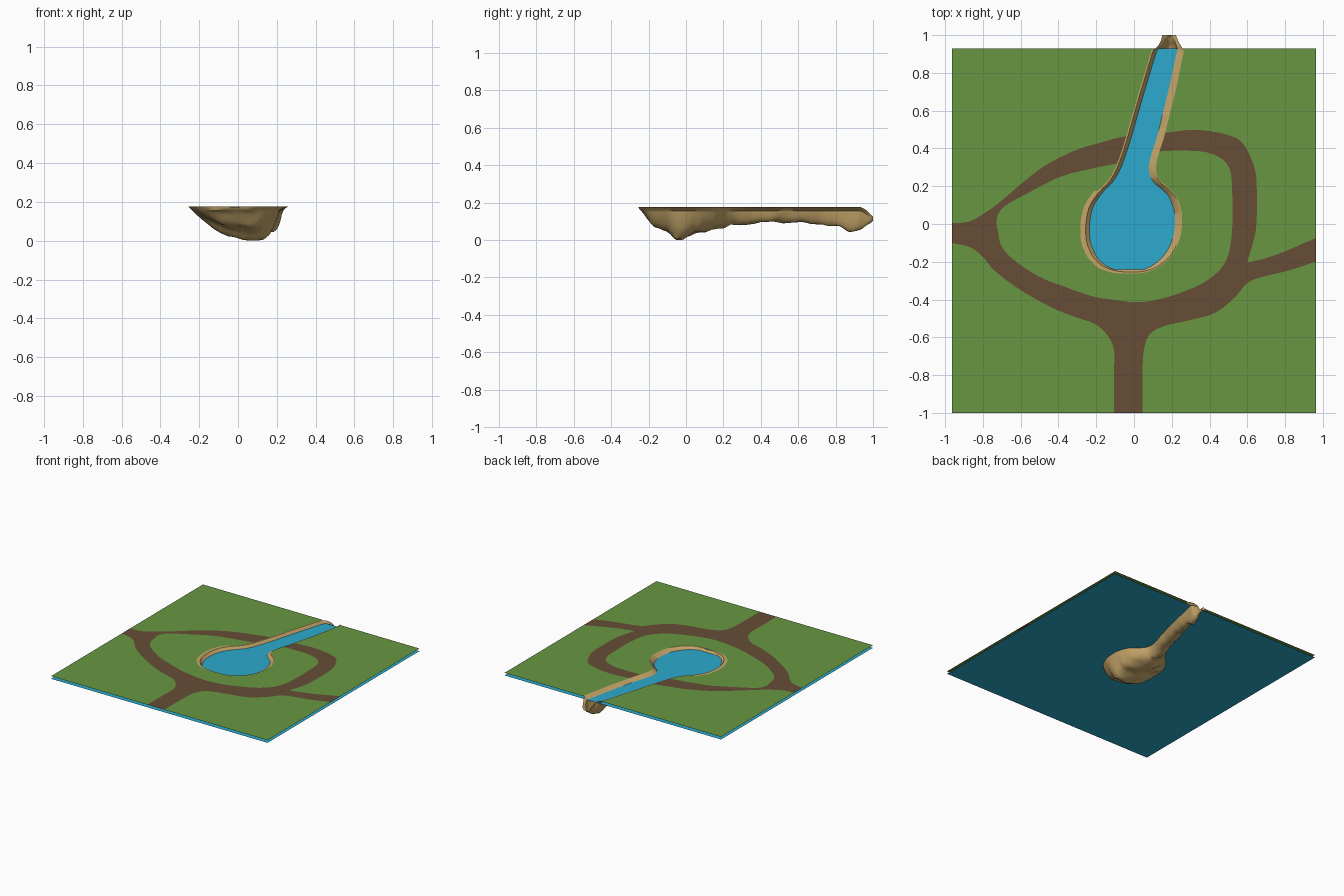
import bpy, math
from mathutils import Vector, noise
from mathutils.geometry import delaunay_2d_cdt

if "Cube" in bpy.data.objects:
    bpy.data.objects.remove(bpy.data.objects["Cube"])

GROUND_Z, WATER_Z = 0.177, 0.156
X0, X1, Y0, Y1 = -0.963, 0.963, -1.0, 0.93


def material(name, rgb):
    m = bpy.data.materials.new(name)
    lin = [((c / 255 + 0.055) / 1.055) ** 2.4 for c in rgb]
    m.diffuse_color = (*lin, 1)
    m.use_nodes = True
    m.node_tree.nodes["Principled BSDF"].inputs["Base Color"].default_value = m.diffuse_color
    return m


grass = material("grass green", (104, 150, 65))
dirt = material("path brown", (103, 77, 54))
sand = material("sand", (198, 166, 106))
blue = material("water blue", (44, 170, 206))


def make(name, verts, faces, mats):
    me = bpy.data.meshes.new(name)
    me.from_pydata(verts, [], faces)
    for m in mats:
        me.materials.append(m)
    ob = bpy.data.objects.new(name, me)
    bpy.context.collection.objects.link(ob)
    return ob


def spline(pts, n=4, closed=False):
    """Catmull-Rom through points of any dimension."""
    out, k = [], len(pts)
    for i in range(k if closed else k - 1):
        q = [pts[j % k] if closed else pts[min(max(j, 0), k - 1)] for j in range(i - 1, i + 3)]
        for s in range(n):
            t = s / n
            out.append(tuple(0.5 * (2 * b + (c - a) * t + (2 * a - 5 * b + 4 * c - d) * t * t
                                    + (3 * b - a - 3 * c + d) * t ** 3) for a, b, c, d in zip(*q)))
    return out if closed else out + [tuple(pts[-1])]


def inside(p, poly):
    x, y = p
    hit = False
    for (ax, ay), (bx, by) in zip(poly, poly[1:] + poly[:1]):
        if (ay > y) != (by > y) and x < (bx - ax) * (y - ay) / (by - ay) + ax:
            hit = not hit
    return hit


# Stream bed cross-sections: y, left x, right x, bottom z, rim z, sideways shift of the deepest point
stations = spline([
    (-.254, -.05, .02, .174, .177, 0), (-.245, -.11, .075, .160, .177, 0),
    (-.22, -.17, .13, .135, .177, .1), (-.18, -.212, .18, .075, .177, .2),
    (-.14, -.235, .21, .065, .177, .3), (-.10, -.25, .23, .045, .177, .3),
    (-.05, -.256, .245, .0, .177, .32), (0, -.255, .25, .012, .177, .3),
    (.05, -.248, .25, .038, .177, .3), (.10, -.232, .238, .045, .177, .2),
    (.15, -.2, .215, .058, .177, .1), (.19, -.165, .175, .068, .177, 0),
    (.22, -.135, .14, .075, .177, 0), (.27, -.103, .114, .082, .177, 0),
    (.34, -.073, .118, .09, .177, 0), (.46, -.034, .155, .095, .177, 0),
    (.58, .0, .185, .095, .177, 0), (.70, .035, .215, .09, .177, 0),
    (.80, .065, .236, .075, .177, 0), (.87, .086, .25, .052, .177, 0),
    (.92, .103, .26, .05, .177, 0), (.94, .125, .25, .053, .174, 0),
    (.97, .142, .234, .07, .155, 0), (1.0, .15, .222, .105, .125, 0)], 4)

# Sand basin: beach strip on both sides, then a lumpy bowl between
N = 18
verts, faces = [], []
for y, xl, xr, zb, zt, skew in stations:
    hw = (xr - xl) / 2
    drop = min(zt - zb, GROUND_Z - WATER_Z)
    wl, wr, zw = xl + min(.02, hw * .4), xr - min(.034, hw * .4), zt - drop
    c = (xl + xr) / 2 + skew * hw
    verts.append((xl, y, zt))
    for i in range(N + 1):
        x = wl + (wr - wl) * (.5 - .5 * math.cos(math.pi * i / N))
        u, p = ((c - x) / (c - wl), 1.9) if x < c else ((x - c) / (wr - c), 3)
        f = max(0, 1 - min(1, abs(u)) ** p)
        z = zw - (zw - zb) * f
        lump = noise.noise(Vector((x * 13, y * 16, 1.7))) * .014 + noise.noise(Vector((x * 35, y * 35, 4))) * .006
        z += lump * min(1, f * 2) * min(1, (zw - zb) / .05)
        verts.append((x, y, max(0, z)))
    verts.append((xr, y, zt))
W = N + 3
for r in range(len(stations) - 1):
    for i in range(W - 1):
        a = r * W + i
        faces.append((a, a + 1, a + W + 1, a + W))
zmin = min(v[2] for v in verts)
verts = [(x, y, z - zmin * (GROUND_Z - z) / (GROUND_Z - zmin)) for x, y, z in verts]
basin = make("stream_and_pond_bed", verts, faces, [sand])
basin.select_set(True)
bpy.context.view_layer.objects.active = basin
bpy.ops.object.shade_smooth_by_angle(angle=math.radians(35))

# Outline of the opening in the ground, run straight past the back edge
rim = [s for s in stations if s[0] < .921]
hole = ([(.112, .96)] + [(s[1], s[0]) for s in reversed(rim)]
        + [(s[2], s[0]) for s in rim] + [(.268, .96)])

# Sand border: the opening pushed outwards, wider on the left of the pond
border = []
for i, (x, y) in enumerate(hole):
    a, b = hole[max(i - 1, 0)], hole[min(i + 1, len(hole) - 1)]
    n = Vector((b[1] - a[1], a[0] - b[0])).normalized()
    d = .008 + (.02 * max(0, -n.x) if y < .17 else 0) - (.004 * max(0, n.x))
    border.append((x + n.x * d, y + n.y * d))

# Dirt path: outer outline (three open branches) and the grass island inside
left_top = spline([(-1, .005), (-.88, .011), (-.79, .058), (-.71, .116), (-.60, .21), (-.47, .31),
                   (-.31, .39), (-.18, .43), (-.04, .465), (.16, .482), (.30, .498), (.43, .487),
                   (.55, .45), (.61, .37), (.645, .265), (.65, .13), (.648, .0), (.635, -.08), (.60, -.20)])
right_top = spline([(.60, -.205), (.70, -.18), (.80, -.145), (.88, -.11), (1.0, -.06)])
right_low = spline([(1.0, -.185), (.83, -.243), (.68, -.28), (.60, -.312), (.535, -.387), (.43, -.47),
                    (.30, -.508), (.16, -.54), (.085, -.583), (.053, -.66), (.045, -.80), (.045, -1.05)])
left_low = spline([(-.106, -1.05), (-.106, -.80), (-.106, -.67), (-.138, -.593), (-.206, -.53), (-.31, -.493),
                   (-.44, -.44), (-.60, -.35), (-.735, -.25), (-.80, -.175), (-.87, -.122), (-1, -.095)])
path = left_top + right_top[1:] + right_low + left_low
island = spline([(-.72, -.04), (-.727, .025), (-.69, .09), (-.55, .17), (-.39, .25), (-.23, .292),
                 (-.06, .328), (.11, .38), (.27, .388), (.38, .38), (.465, .345), (.51, .28), (.52, .16),
                 (.522, .03), (.508, -.13), (.465, -.23), (.375, -.307), (.27, -.355), (.16, -.392),
                 (.03, -.414), (-.10, -.403), (-.23, -.38), (-.365, -.333), (-.50, -.28), (-.63, -.195),
                 (-.70, -.12)], 4, True)

# Ground: one flat sheet cut along every outline, coloured by region
frame = [(X0, Y0), (X1, Y0), (X1, Y1), (X0, Y1)]
pts, edges = [], []
for loop in (frame, hole, border, path, island):
    o, k = len(pts), len(loop)
    pts += [Vector(p) for p in loop]
    edges += [(o + i, o + (i + 1) % k) for i in range(k)]
cv, _, cf, *_ = delaunay_2d_cdt(pts, edges, [], 0, 1e-5)
tris, ids = [], []
for f in cf:
    c = sum((cv[i] for i in f), Vector((0, 0))) / len(f)
    if not inside(c, frame) or inside(c, hole):
        continue
    tris.append(tuple(f))
    if inside(c, border):
        ids.append(2)
    else:
        ids.append(1 if inside(c, path) and not inside(c, island) else 0)
ground = make("ground", [(v.x, v.y, GROUND_Z) for v in cv], tris, [grass, dirt, sand])
for poly, k in zip(ground.data.polygons, ids):
    poly.material_index = k

# Water sheet below the whole ground, showing through the opening
make("water", [(x, y, WATER_Z) for x, y in frame], [(0, 1, 2, 3)], [blue])
